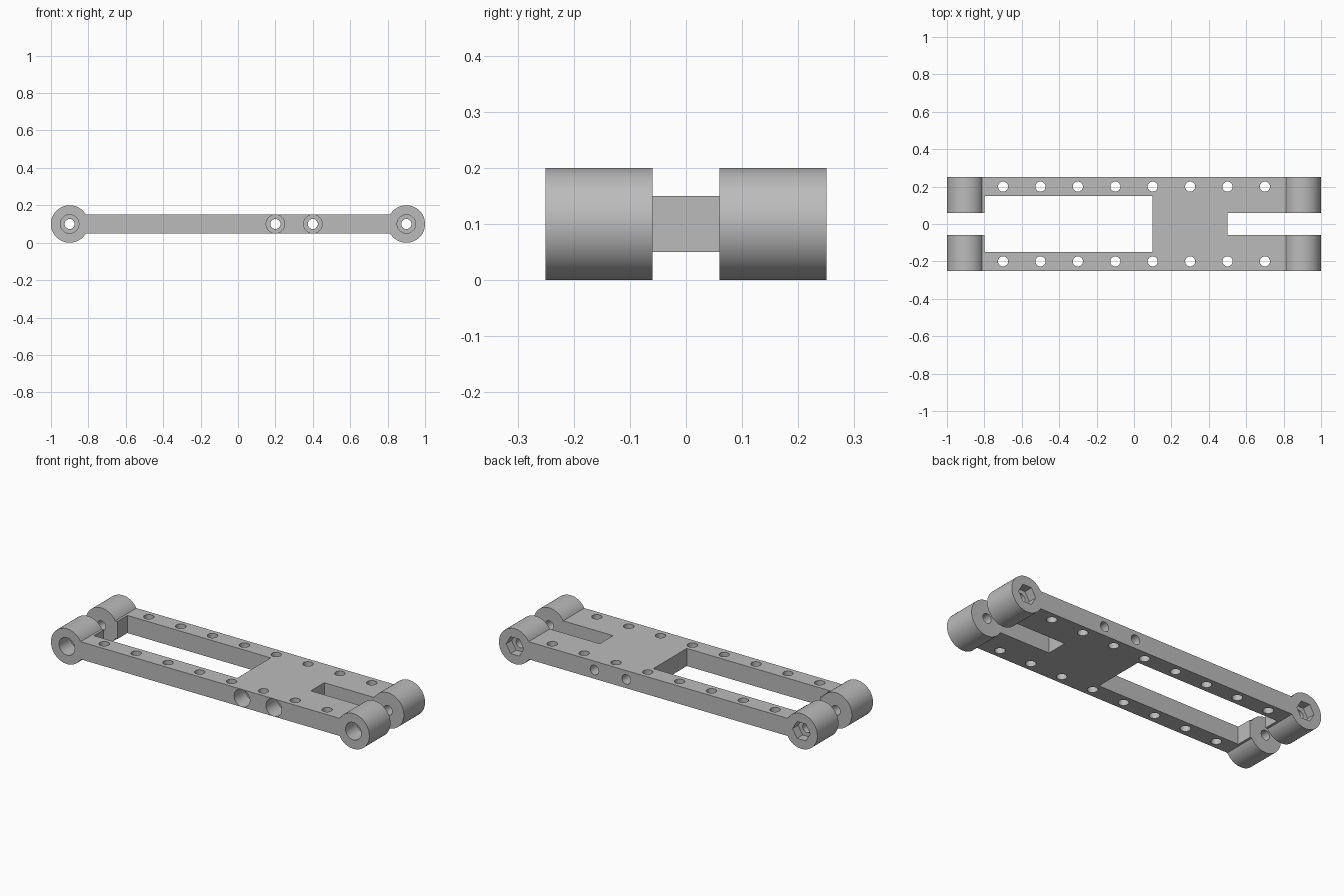
import bpy
import bmesh
from math import pi, radians
from mathutils import Matrix, Vector

if "Cube" in bpy.data.objects:
    bpy.data.objects.remove(bpy.data.objects["Cube"], do_unlink=True)

grey = bpy.data.materials.new("plain grey")
grey.use_nodes = True
grey.diffuse_color = (0.5, 0.5, 0.5, 1)
grey.node_tree.nodes["Principled BSDF"].inputs["Base Color"].default_value = (0.5, 0.5, 0.5, 1)

MID = 0.1           # height of the centre plane
HALF_WIDTH = 0.25
GAP = 0.06          # half gap between paired barrels
BOLT = 0.027        # clearance hole radius


def finish(name, bm):
    bmesh.ops.recalc_face_normals(bm, faces=bm.faces)
    mesh = bpy.data.meshes.new(name)
    bm.to_mesh(mesh)
    bm.free()
    mesh.materials.append(grey)
    obj = bpy.data.objects.new(name, mesh)
    bpy.context.collection.objects.link(obj)
    return obj


def add_rod(bm, axis, x, centre, length, radius, sides=48, turn=0):
    """Capped rod along y (centre = y) or along z (centre = y, middle height)."""
    rot = Matrix.Rotation(pi / 2, 4, 'X') if axis == 'Y' else Matrix()
    place = Matrix.Translation((x, centre, MID)) @ rot @ Matrix.Rotation(turn, 4, 'Z')
    bmesh.ops.create_cone(bm, cap_ends=True, segments=sides, radius1=radius,
                          radius2=radius, depth=length, matrix=place)


def combine(target, tool, operation):
    mod = target.modifiers.new(operation.title(), 'BOOLEAN')
    mod.operation = operation
    mod.solver = 'EXACT'
    mod.object = tool
    bpy.context.view_layer.objects.active = target
    bpy.ops.object.modifier_apply(modifier=mod.name)
    bpy.data.objects.remove(tool, do_unlink=True)


# Flat frame: half outline mirrored in y, with the window and end slots in one contour
half = [(-0.9, GAP), (-0.8, GAP), (-0.8, 0.15), (0.1, 0.15), (0.1, 0),
        (0.5, 0), (0.5, GAP), (0.9, GAP), (0.9, HALF_WIDTH), (-0.9, HALF_WIDTH)]
bm = bmesh.new()
for side in (1, -1):
    face = bm.faces.new([bm.verts.new((x, y * side, MID - 0.05)) for x, y in half])
    grown = bmesh.ops.extrude_face_region(bm, geom=[face])
    bmesh.ops.translate(bm, vec=Vector((0, 0, 0.1)),
                        verts=[v for v in grown["geom"] if isinstance(v, bmesh.types.BMVert)])
# weld the halves and drop the shared wall
bmesh.ops.remove_doubles(bm, verts=bm.verts, dist=0.0001)
wall = [f for f in bm.faces if all(abs(v.co.y) < 0.001 for v in f.verts)]
bmesh.ops.delete(bm, geom=wall, context='FACES')
link = finish("link_frame", bm)

# Hinge barrels at the four corners
bm = bmesh.new()
for x in (-0.9, 0.9):
    for side in (-1, 1):
        add_rod(bm, 'Y', x, side * (GAP + HALF_WIDTH) / 2, HALF_WIDTH - GAP, 0.1, 96)
combine(link, finish("hinge_barrels", bm), 'UNION')

# Vertical mounting holes and lengthwise bolt holes
bm = bmesh.new()
for i in range(8):
    for y in (-0.2, 0.2):
        add_rod(bm, 'Z', -0.7 + 0.2 * i, y, 0.3, BOLT, 32)
for x in (-0.9, 0.2, 0.4, 0.9):
    add_rod(bm, 'Y', x, 0, 0.6, BOLT, 32)
combine(link, finish("hole_cutter", bm), 'DIFFERENCE')

# Round bolt-head recesses in front, hexagonal nut pockets behind
bm = bmesh.new()
for x in (-0.9, 0.2, 0.4, 0.9):
    add_rod(bm, 'Y', x, -HALF_WIDTH, 0.2, 0.0495)
for x in (-0.9, 0.9):
    add_rod(bm, 'Y', x, HALF_WIDTH, 0.1, 0.055, 6, pi / 6)
combine(link, finish("recess_cutter", bm), 'DIFFERENCE')

# Smooth the round walls, keep the edges crisp
link.select_set(True)
bpy.context.view_layer.objects.active = link
bpy.ops.object.shade_smooth_by_angle(angle=radians(30))
